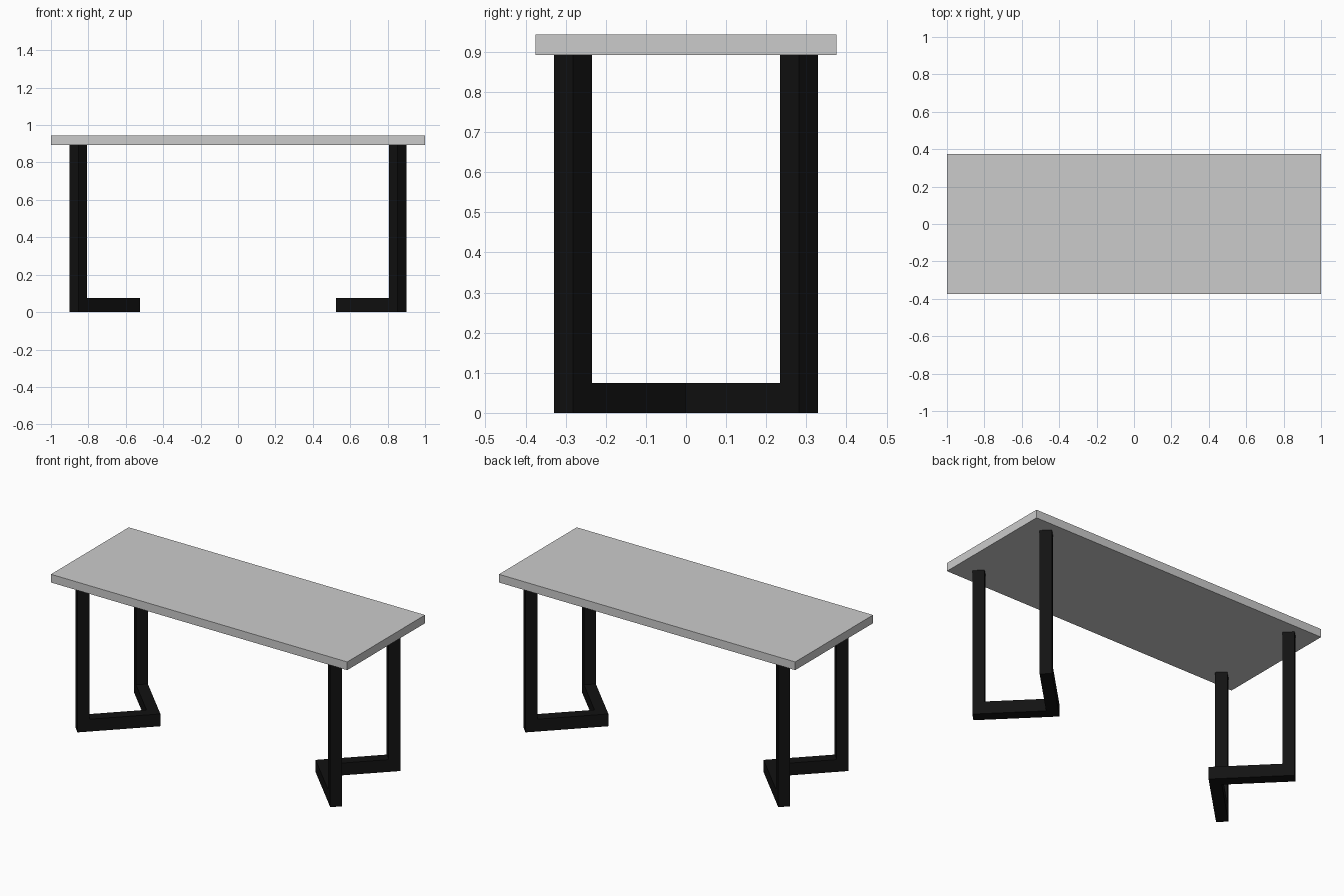
import bpy, bmesh

if "Cube" in bpy.data.objects:
    bpy.data.objects.remove(bpy.data.objects["Cube"])

TOP_Z, UNDER_Z, FOOT_Z = 0.943, 0.893, 0.075
LEG_X, LEG_Y, HALF = 0.853, 0.282, 0.047   # leg centre and half diagonal

black = bpy.data.materials.new("black_metal")
black.diffuse_color = (0.006, 0.006, 0.006, 1)
black.use_nodes = True
black.node_tree.nodes["Principled BSDF"].inputs["Base Color"].default_value = black.diffuse_color


def prism(name, outline, z0, z1, material=None):
    """Extrude a plan outline from z0 up to z1."""
    bm = bmesh.new()
    face = bm.faces.new([bm.verts.new((x, y, z0)) for x, y in outline])
    up = bmesh.ops.extrude_face_region(bm, geom=[face])["geom"]
    moved = [v for v in up if isinstance(v, bmesh.types.BMVert)]
    bmesh.ops.translate(bm, verts=moved, vec=(0, 0, z1 - z0))
    bmesh.ops.recalc_face_normals(bm, faces=bm.faces)
    mesh = bpy.data.meshes.new(name)
    bm.to_mesh(mesh)
    bm.free()
    obj = bpy.data.objects.new(name, mesh)
    bpy.context.collection.objects.link(obj)
    if material:
        mesh.materials.append(material)
    return obj


# Table top slab
prism("table_top", [(-1, -0.375), (1, -0.375), (1, 0.375), (-1, 0.375)], UNDER_Z, TOP_Z)

for side, s in (("left", -1), ("right", 1)):
    # V-shaped foot pointing to the middle, mitred at the tip
    foot = [(LEG_X, -LEG_Y - HALF), (LEG_X + HALF, -LEG_Y),
            (LEG_X + HALF - LEG_Y, 0),
            (LEG_X + HALF, LEG_Y), (LEG_X, LEG_Y + HALF),
            (LEG_X - HALF - LEG_Y, 0)]
    prism(f"{side}_foot", [(s * x, y) for x, y in foot], 0, FOOT_Z, black)

    # Square legs turned 45 degrees, standing on the foot ends
    for end, t in (("front", -1), ("back", 1)):
        cx, cy = s * LEG_X, t * LEG_Y
        diamond = [(cx + HALF, cy), (cx, cy + HALF), (cx - HALF, cy), (cx, cy - HALF)]
        prism(f"{end}_{side}_leg", diamond, FOOT_Z, UNDER_Z, black)
